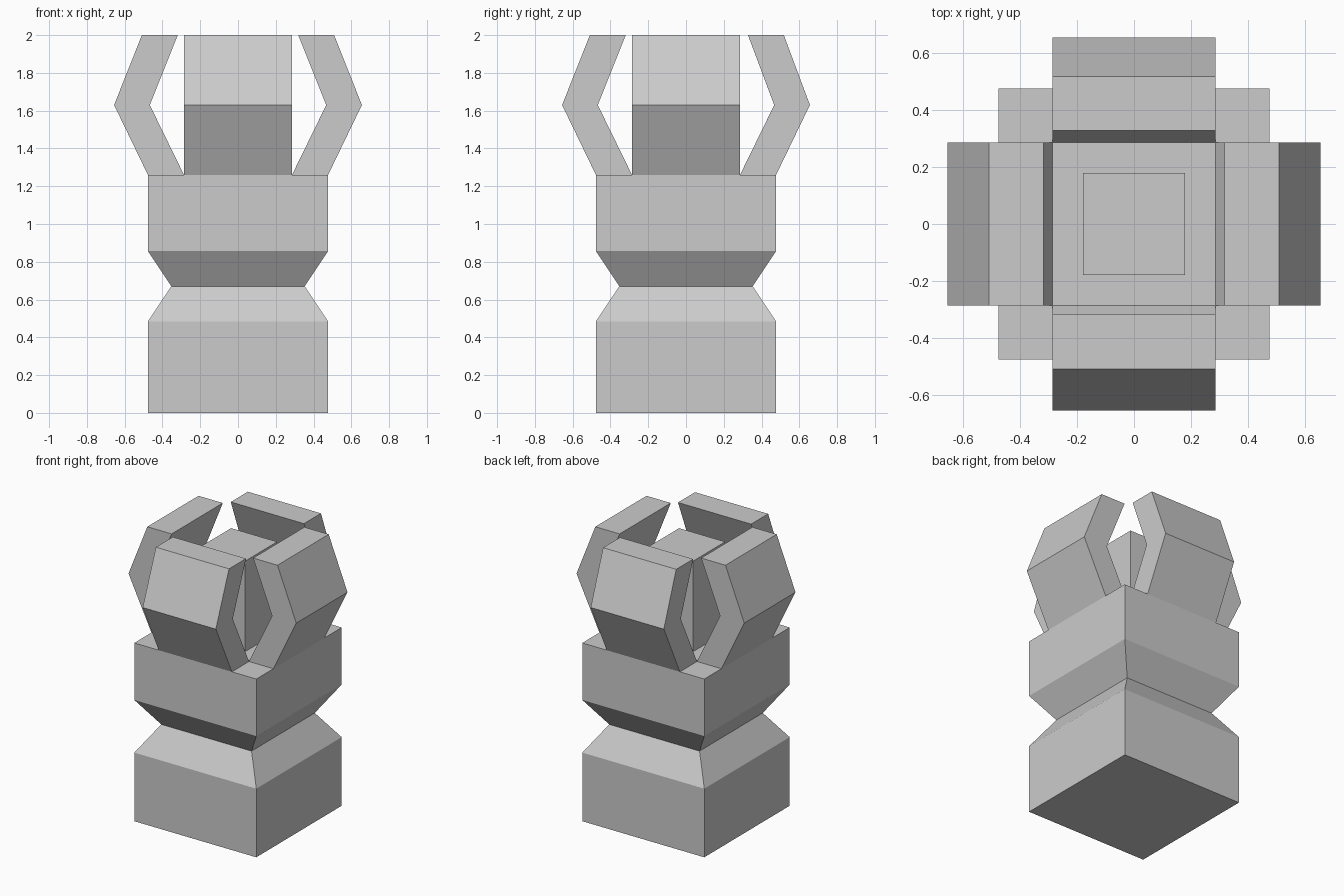
import bpy, bmesh
from math import pi
from mathutils import Matrix

if "Cube" in bpy.data.objects:
    bpy.data.objects.remove(bpy.data.objects["Cube"])


def finish(name, bm):
    bmesh.ops.recalc_face_normals(bm, faces=bm.faces)
    mesh = bpy.data.meshes.new(name)
    bm.to_mesh(mesh)
    bm.free()
    obj = bpy.data.objects.new(name, mesh)
    bpy.context.collection.objects.link(obj)
    return obj


def square_stack(name, levels):
    """Loft square sections given as (z, half width) and cap both ends."""
    bm = bmesh.new()
    rings = [[bm.verts.new((sx * h, sy * h, z))
              for sx, sy in ((-1, -1), (1, -1), (1, 1), (-1, 1))]
             for z, h in levels]
    for a, b in zip(rings, rings[1:]):
        for i in range(4):
            j = (i + 1) % 4
            bm.faces.new((a[i], a[j], b[j], b[i]))
    bm.faces.new(rings[0][::-1])
    bm.faces.new(rings[-1])
    return finish(name, bm)


def petal(name, angle, top):
    """Bent slab leaning out then in, extruded across its width."""
    half = 0.286
    levels = [(1.26, 0.286, 0.477), (1.63, 0.467, 0.656), (2.0, top, top + 0.19)]
    bm = bmesh.new()
    rings = [[bm.verts.new(p) for p in ((i, -half, z), (o, -half, z),
                                        (o, half, z), (i, half, z))]
             for z, i, o in levels]
    for a, b in zip(rings, rings[1:]):
        for i in range(4):
            j = (i + 1) % 4
            bm.faces.new((a[i], a[j], b[j], b[i]))
    bm.faces.new(rings[0][::-1])
    bm.faces.new(rings[-1])
    bm.transform(Matrix.Rotation(angle, 4, 'Z'))
    return finish(name, bm)


# Waisted square base
square_stack("base_body", [(0, 0.477), (0.485, 0.477), (0.67, 0.353),
                           (0.857, 0.477), (1.26, 0.477)])

# Central pillar between the petals
square_stack("inner_pillar", [(1.26, 0.18), (1.9, 0.18)])

# Four bent petals; the back one opens slightly wider
for k, (side, top) in enumerate((("right", 0.319), ("back", 0.328),
                                 ("left", 0.319), ("front", 0.319))):
    petal(side + "_petal", k * pi / 2, top)
